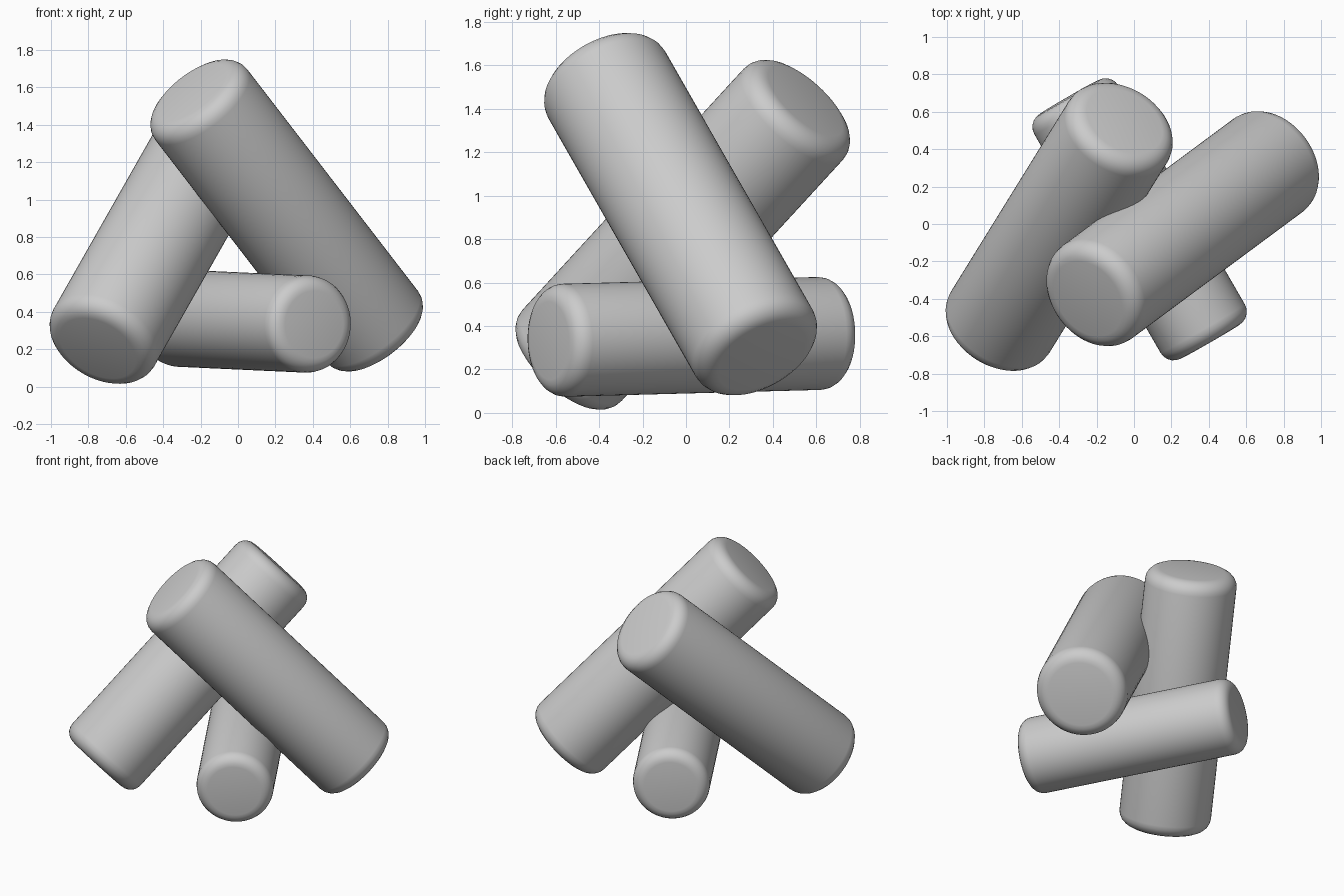
import bpy
import math
from mathutils import Vector

if "Cube" in bpy.data.objects:
    bpy.data.objects.remove(bpy.data.objects["Cube"])


def rounded_log(name, center, direction, radius, length, edge):
    """Cylinder along a direction, with both rims rounded."""
    rot = Vector(direction).to_track_quat('Z', 'Y').to_euler()
    bpy.ops.mesh.primitive_cylinder_add(vertices=64, radius=radius, depth=length,
                                        location=center, rotation=rot)
    ob = bpy.context.object
    ob.name = name
    bevel = ob.modifiers.new("rounded_rims", 'BEVEL')
    bevel.width = edge
    bevel.segments = 5
    bevel.limit_method = 'ANGLE'
    bevel.angle_limit = math.radians(40)
    bpy.ops.object.modifier_apply(modifier=bevel.name)
    bpy.ops.object.shade_smooth_by_angle(angle=math.radians(35))
    return ob


# Two thick leaning logs
rounded_log("right_leaning_log", (0.26, -0.025, 0.915), (-0.556, -0.412, 0.722), 0.31, 1.82, 0.09)
rounded_log("left_leaning_log", (-0.40, -0.015, 0.82), (0.386, 0.624, 0.68), 0.31, 1.81, 0.09)

# Thinner log lying almost flat across the bottom
rounded_log("lying_log", (0.03, 0.025, 0.35), (-0.5, 0.866, 0.023), 0.26, 1.51, 0.08)
